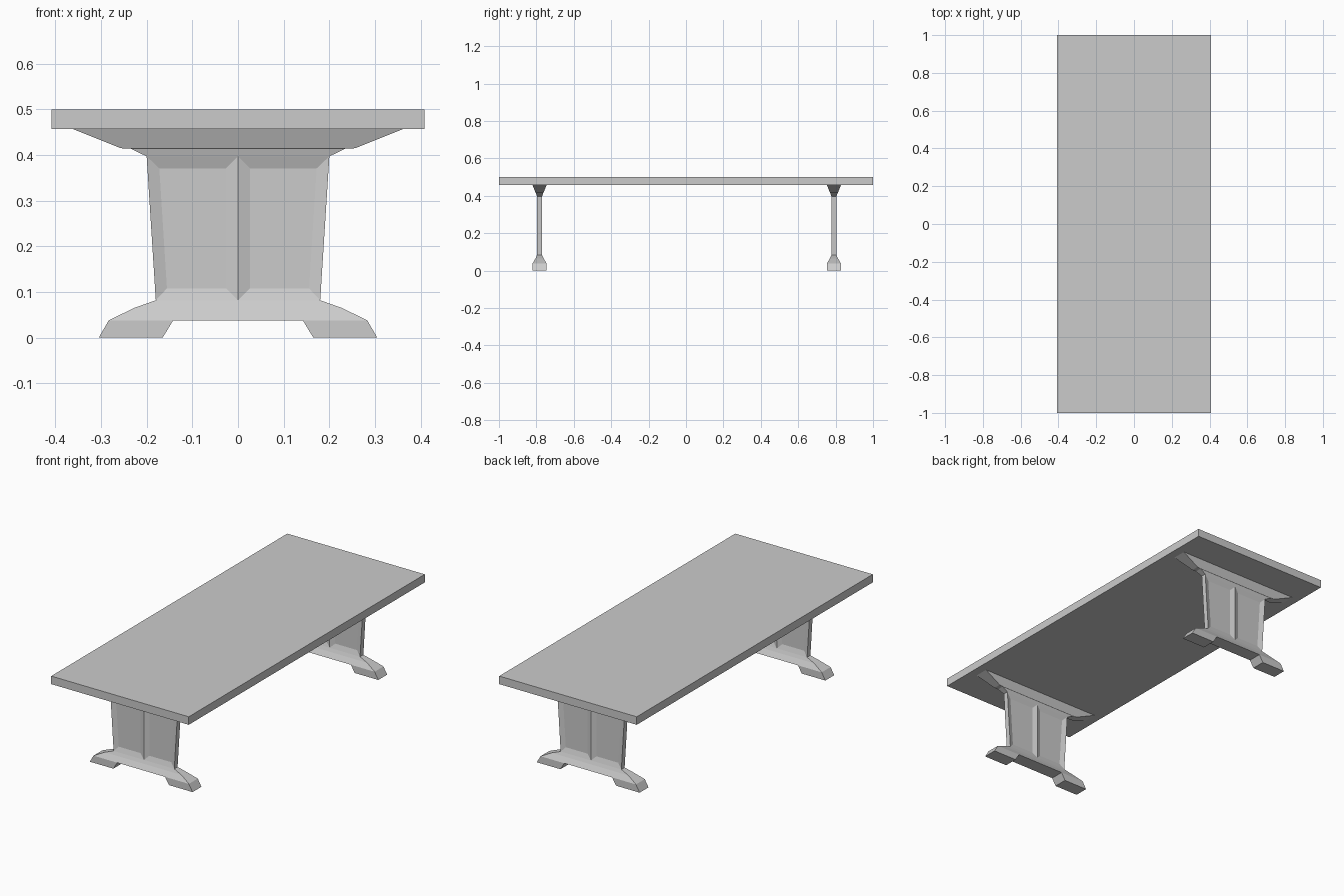
import bpy, bmesh

if "Cube" in bpy.data.objects:
    bpy.data.objects.remove(bpy.data.objects["Cube"])

PEDESTAL_Y = (-0.783, 0.791)


def loft(bm, sections, cap_bottom=False, cap_top=False):
    """Stack rectangular rings (z, [x positions], half depth) and skin them."""
    rings = []
    for z, xs, hy in sections:
        pts = [(x, -hy, z) for x in xs] + [(x, hy, z) for x in reversed(xs)]
        rings.append([bm.verts.new(p) for p in pts])
    faces = []
    for a, b in zip(rings, rings[1:]):
        n = len(a)
        for i in range(n):
            j = (i + 1) % n
            faces.append(bm.faces.new((a[i], a[j], b[j], b[i])))
    if cap_bottom:
        bm.faces.new(rings[0][::-1])
    if cap_top:
        bm.faces.new(rings[-1])
    return faces


def finish(bm, name):
    """Place one linked copy at each end of the table."""
    bmesh.ops.remove_doubles(bm, verts=bm.verts, dist=0.0001)
    mesh = bpy.data.meshes.new(name)
    bm.to_mesh(mesh)
    bm.free()
    for end, y in zip(("front", "back"), PEDESTAL_Y):
        ob = bpy.data.objects.new(f"{end}_{name}", mesh)
        ob.location.y = y
        bpy.context.collection.objects.link(ob)


# table top slab
bpy.ops.mesh.primitive_cube_add(size=1, location=(0, 0, 0.4785))
top = bpy.context.object
top.name = "table_top"
top.scale = (0.816, 2.0, 0.043)

# foot: sloped beam with two splayed pads
bm = bmesh.new()
loft(bm, [(0.038, [-0.283, 0.283], 0.0375),
          (0.065, [-0.228, 0.228], 0.0215),
          (0.082, [-0.18, 0.18], 0.014)])
loft(bm, [(0, [-0.305, -0.165], 0.0375), (0.038, [-0.283, -0.142], 0.0375)], cap_bottom=True)
loft(bm, [(0, [0.165, 0.305], 0.0375), (0.038, [0.142, 0.283], 0.0375)], cap_bottom=True)
arch = [(-0.142, -0.0375), (-0.142, 0.0375), (0.142, 0.0375), (0.142, -0.0375)]
bm.faces.new([bm.verts.new((x, y, 0.038)) for x, y in arch])
finish(bm, "foot")

# post: flared slab with two recessed panels on each broad face
bm = bmesh.new()
sides = loft(bm, [(0.082, [-0.18, 0, 0.18], 0.014),
                  (0.397, [-0.20, 0, 0.20], 0.014)])
bm.normal_update()
panels = [f for f in sides if abs(f.normal.y) > 0.9]
bmesh.ops.inset_individual(bm, faces=panels, thickness=0.026, depth=-0.009,
                           use_even_offset=True)
finish(bm, "post")

# bracket: stepped flare carrying the top
bm = bmesh.new()
loft(bm, [(0.397, [-0.20, 0.20], 0.014),
          (0.414, [-0.235, 0.235], 0.019),
          (0.415, [-0.257, 0.257], 0.0205),
          (0.457, [-0.362, 0.362], 0.0375)])
finish(bm, "bracket")
